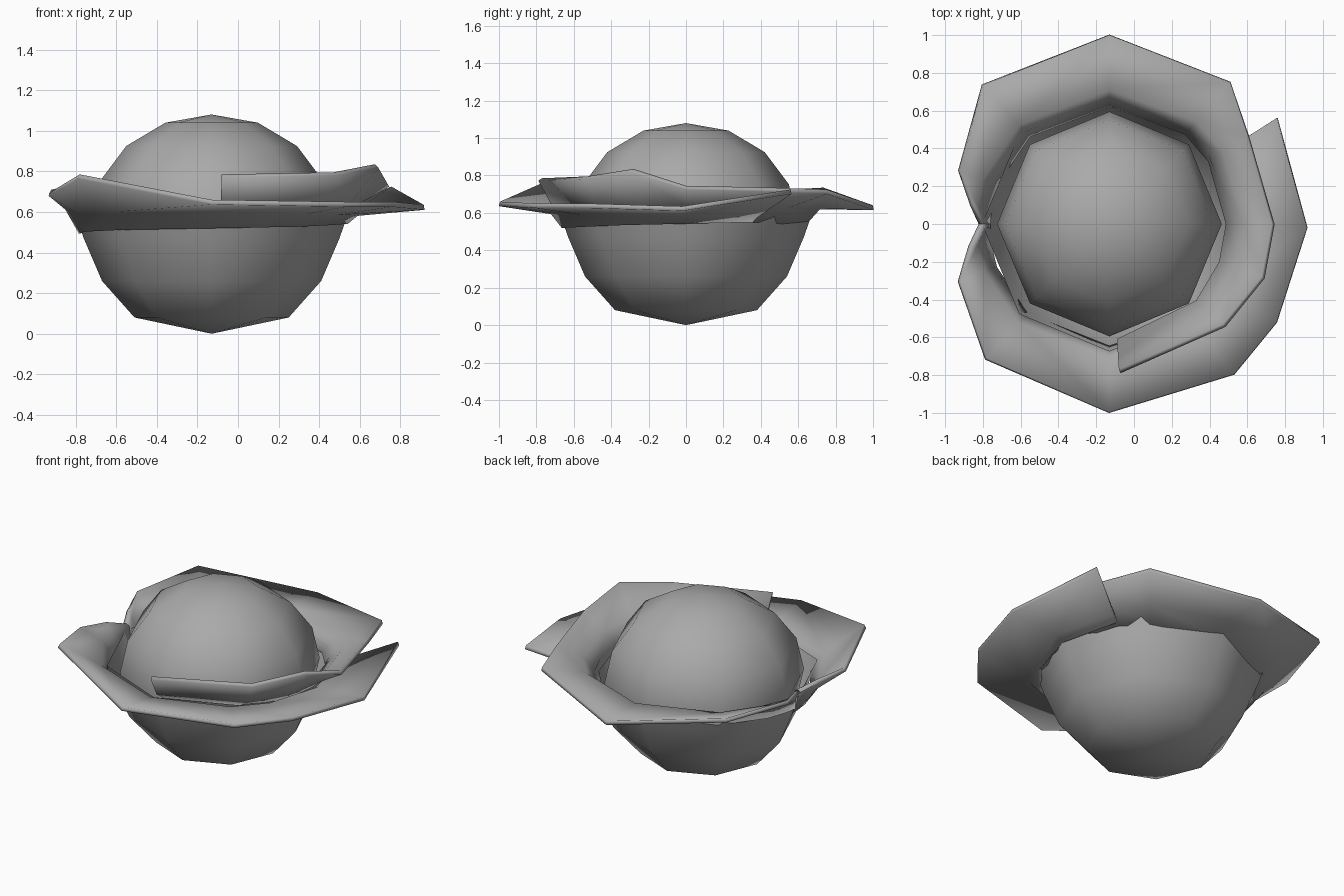
import bpy, bmesh, math

cube = bpy.data.objects.get("Cube")
if cube:
    bpy.data.objects.remove(cube, do_unlink=True)

CX = -0.13  # axis of the ball and bowl
SIDES = 8

grey = bpy.data.materials.new("plain_grey")
grey.use_nodes = True
GREY = (0.4, 0.4, 0.4, 1)
grey.diffuse_color = GREY
grey.node_tree.nodes["Principled BSDF"].inputs["Base Color"].default_value = GREY


def finish(name, bm, angle):
    mesh = bpy.data.meshes.new(name)
    bm.to_mesh(mesh)
    bm.free()
    mesh.materials.append(grey)
    obj = bpy.data.objects.new(name, mesh)
    bpy.context.collection.objects.link(obj)
    bpy.ops.object.select_all(action="DESELECT")
    obj.select_set(True)
    bpy.context.view_layer.objects.active = obj
    bpy.ops.object.shade_smooth_by_angle(angle=math.radians(angle))
    return obj


# Central ball
bm = bmesh.new()
bmesh.ops.create_uvsphere(bm, u_segments=SIDES, v_segments=8, radius=1)
bmesh.ops.scale(bm, vec=(0.595, 0.595, 0.53), verts=bm.verts)
bmesh.ops.translate(bm, vec=(CX, 0, 0.55), verts=bm.verts)
finish("ball", bm, 60)

# Bowl of wrapped leaf bases, a lathed profile
profile = [(0, 0), (0.38, 0.08), (0.54, 0.26), (0.63, 0.47), (0.675, 0.6)]
bm = bmesh.new()
verts = [bm.verts.new((CX + r, 0, z)) for r, z in profile]
edges = [bm.edges.new(pair) for pair in zip(verts, verts[1:])]
bmesh.ops.spin(bm, geom=verts + edges, cent=(CX, 0, 0), axis=(0, 0, 1),
               angle=math.tau, steps=SIDES)
bmesh.ops.remove_doubles(bm, verts=bm.verts, dist=0.001)
bmesh.ops.recalc_face_normals(bm, faces=bm.faces)
finish("bowl", bm, 60)


def leaf(name, rim, fold_z, root_r, root_z):
    """Curled leaf: rim points, with a fold and a root ring that drift along it."""
    bm = bmesh.new()
    rows = []
    for i, (x, y, z) in enumerate(rim):
        t = i / (len(rim) - 1)
        mix = lambda pair: pair[0] + (pair[1] - pair[0]) * t
        radius = math.hypot(x - CX, y)
        ux, uy = (x - CX) / radius, y / radius
        fold_r = min(0.71, radius - 0.02)
        row = [(CX + ux * r, uy * r, h) for r, h in
               ((mix(root_r), mix(root_z)), (fold_r, mix(fold_z)))]
        rows.append([bm.verts.new(p) for p in row + [(x, y, z)]])
    for a, b in zip(rows, rows[1:]):
        for j in range(2):
            face = bm.faces.new((a[j], a[j + 1], b[j + 1], b[j]))
            face.normal_update()
            if face.normal.z < 0:
                face.normal_flip()
    obj = finish(name, bm, 60)
    mod = obj.modifiers.new("thickness", "SOLIDIFY")
    mod.thickness = 0.025
    mod.offset = -1


# Back leaf, running from the notch round the back and over the front leaf
leaf("back_leaf",
     [(-0.8, 0, 0.64), (-0.85, 0.1, 0.68), (-0.92, 0.28, 0.71),
      (-0.8, 0.735, 0.735), (-0.13, 1, 0.64), (0.505, 0.75, 0.725),
      (0.6, 0.46, 0.735), (0.73, 0, 0.745), (0.675, -0.28, 0.835),
      (0.47, -0.53, 0.795), (-0.08, -0.77, 0.785)],
     (0.63, 0.67), (0.63, 0.61), (0.52, 0.6))

# Front leaf, running from the notch round the front and under the back leaf
leaf("front_leaf",
     [(-0.8, 0, 0.64), (-0.86, -0.12, 0.68), (-0.92, -0.3, 0.7),
      (-0.78, -0.71, 0.785), (-0.13, -0.995, 0.66), (0.53, -0.795, 0.65),
      (0.755, -0.52, 0.65), (0.915, -0.02, 0.635), (0.755, 0.56, 0.725)],
     (0.63, 0.6), (0.63, 0.66), (0.5, 0.57))
